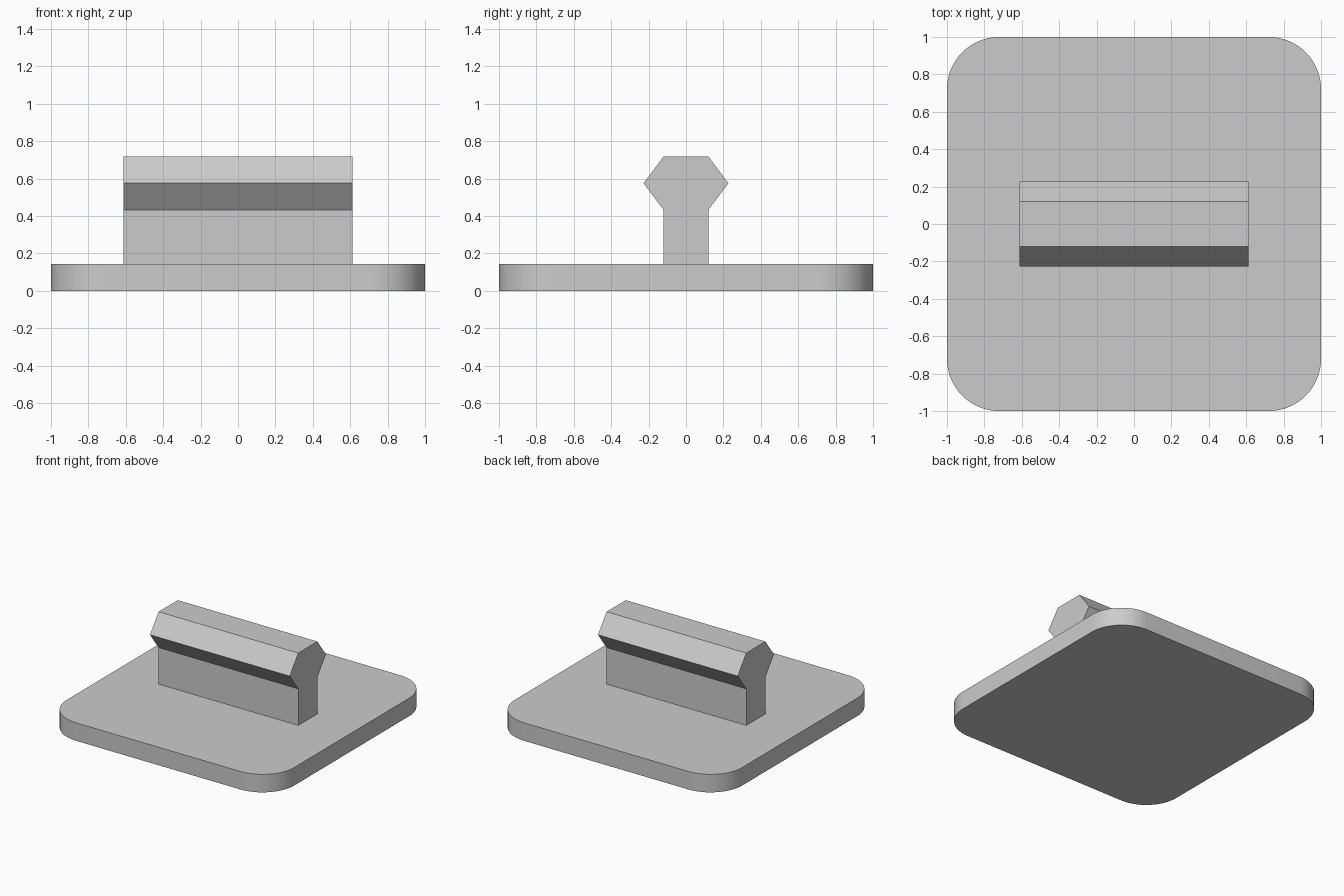
import bpy
import bmesh
from math import cos, sin, pi, radians
from mathutils import Vector

cube = bpy.data.objects.get("Cube")
if cube:
    bpy.data.objects.remove(cube, do_unlink=True)

# Single plain grey
grey = bpy.data.materials.new("plain grey")
grey.use_nodes = True
colour = (0.6, 0.6, 0.6, 1)
grey.diffuse_color = colour
grey.node_tree.nodes["Principled BSDF"].inputs["Base Color"].default_value = colour


def extrude_profile(name, points, direction):
    """Solid made by sweeping a closed outline along a straight line."""
    bm = bmesh.new()
    face = bm.faces.new([bm.verts.new(p) for p in points])
    swept = bmesh.ops.extrude_face_region(bm, geom=[face], use_keep_orig=True)
    verts = [g for g in swept["geom"] if isinstance(g, bmesh.types.BMVert)]
    bmesh.ops.translate(bm, verts=verts, vec=Vector(direction))
    bmesh.ops.recalc_face_normals(bm, faces=bm.faces)
    mesh = bpy.data.meshes.new(name)
    bm.to_mesh(mesh)
    bm.free()
    mesh.materials.append(grey)
    obj = bpy.data.objects.new(name, mesh)
    bpy.context.collection.objects.link(obj)
    return obj


# Base plate: square with rounded corners
BASE_TOP = 0.143
RADIUS, STEPS = 0.28, 16
outline = []
for corner, (sx, sy) in enumerate([(1, 1), (-1, 1), (-1, -1), (1, -1)]):
    for i in range(STEPS + 1):
        a = (corner + i / STEPS) * pi / 2
        outline.append((sx * (1 - RADIUS) + RADIUS * cos(a),
                        sy * (1 - RADIUS) + RADIUS * sin(a), 0))
base = extrude_profile("base_plate", outline, (0, 0, BASE_TOP))

# Grip: narrow stem flaring into a six-sided head
HALF_LENGTH = 0.613
half = [(0.12, BASE_TOP), (0.12, 0.433), (0.227, 0.575), (0.12, 0.717)]
section = half + [(-y, z) for y, z in reversed(half)]
extrude_profile("grip_handle", [(-HALF_LENGTH, y, z) for y, z in section],
                (2 * HALF_LENGTH, 0, 0))

# Smooth only the rounded corners of the plate
bpy.ops.object.select_all(action="DESELECT")
base.select_set(True)
bpy.context.view_layer.objects.active = base
bpy.ops.object.shade_smooth_by_angle(angle=radians(30))
